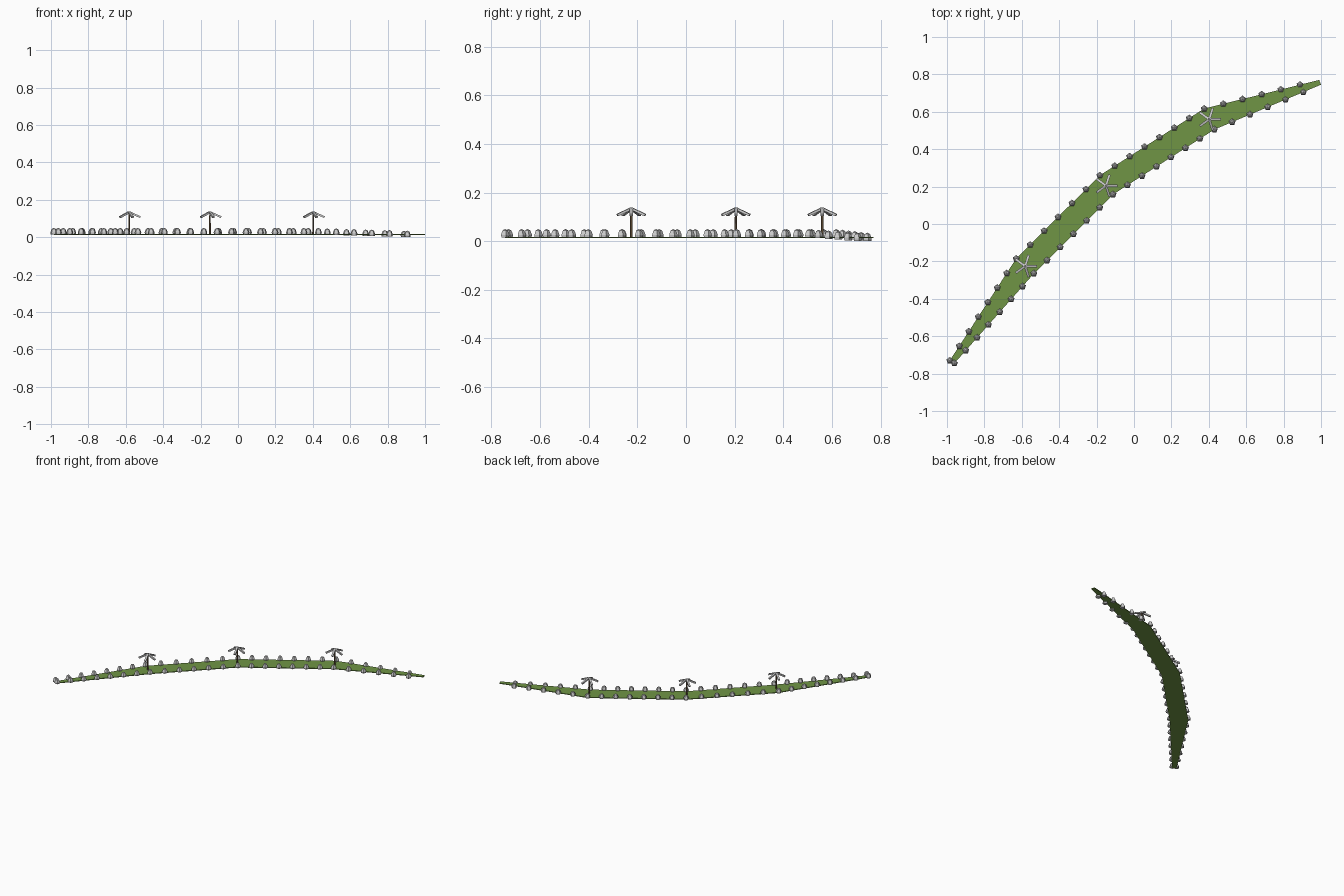
import bpy, bmesh, math
from mathutils import Vector, Matrix

if "Cube" in bpy.data.objects:
    bpy.data.objects.remove(bpy.data.objects["Cube"])

UPPER = [(-0.985, -0.73), (-0.63, -0.185), (-0.183, 0.26), (0.375, 0.617), (0.99, 0.77)]
LOWER = [(-0.96, -0.745), (-0.535, -0.265), (-0.112, 0.158), (0.43, 0.505), (1.0, 0.745)]
STEPS = [7, 6, 7, 6]
TOP = 0.018


def material(name, rgb):
    m = bpy.data.materials.new(name)
    m.diffuse_color = (*rgb, 1)
    m.use_nodes = True
    m.node_tree.nodes["Principled BSDF"].inputs["Base Color"].default_value = m.diffuse_color
    return m


def finish(bm, name, mat=None):
    bmesh.ops.recalc_face_normals(bm, faces=bm.faces)
    me = bpy.data.meshes.new(name)
    bm.to_mesh(me)
    bm.free()
    ob = bpy.data.objects.new(name, me)
    if mat:
        me.materials.append(mat)
    bpy.context.collection.objects.link(ob)
    return ob


# Curved lawn strip: one thin slab
bm = bmesh.new()
up = [bm.verts.new((x, y, TOP)) for x, y in UPPER]
lo = [bm.verts.new((x, y, TOP)) for x, y in LOWER]
for i in range(4):
    bm.faces.new((lo[i], lo[i + 1], up[i + 1], up[i]))
ext = bmesh.ops.extrude_face_region(bm, geom=bm.faces[:])
bmesh.ops.translate(bm, vec=(0, 0, -0.005),
                    verts=[v for v in ext["geom"] if isinstance(v, bmesh.types.BMVert)])
finish(bm, "lawn_strip", material("grass", (0.16, 0.30, 0.06)))


# Border stones: five-sided domes along each edge, sinking on the last stretch
def add_stone(bm, x, y, z, turn):
    rings = []
    for r, h in ((0.017, 0), (0.019, 0.011), (0.012, 0.029)):
        rings.append([bm.verts.new((x + r * math.cos(turn + k * math.tau / 5),
                                    y + r * math.sin(turn + k * math.tau / 5), z + h))
                      for k in range(5)])
    tip = bm.verts.new((x, y, z + 0.035))
    bm.faces.new(rings[0][::-1])
    for k in range(5):
        n = (k + 1) % 5
        for a, b in zip(rings, rings[1:]):
            bm.faces.new((a[k], a[n], b[n], b[k]))
        bm.faces.new((rings[2][k], rings[2][n], tip))


for name, edge in (("upper_border_stones", UPPER), ("lower_border_stones", LOWER)):
    bm = bmesh.new()
    for s, n in enumerate(STEPS):
        a, b = Vector(edge[s]), Vector(edge[s + 1])
        for i in range(n):
            p = a.lerp(b, i / n)
            drop = 0.018 * i / n if s == 3 else 0
            add_stone(bm, p.x, p.y, 0.015 - drop, math.pi / 2)
    finish(bm, name)

# Palm trees: tapered trunk and five drooping flat leaves
bark = material("bark", (0.16, 0.10, 0.05))
for t, (x, y) in enumerate([(-0.582, -0.225), (-0.15, 0.205), (0.402, 0.56)], 1):
    bm = bmesh.new()
    bmesh.ops.create_cone(bm, cap_ends=True, segments=6, radius1=0.006, radius2=0.004,
                          depth=0.117, matrix=Matrix.Translation((x, y, 0.0735)))
    finish(bm, f"palm_trunk_{t}", bark)

    bm = bmesh.new()
    for k in range(5):
        m = (Matrix.Translation((x, y, 0.134)) @ Matrix.Rotation(k * math.tau / 5, 4, 'Z')
             @ Matrix.Rotation(math.radians(24), 4, 'Y') @ Matrix.Translation((0.033, 0, 0)))
        leaf = bmesh.ops.create_cube(bm, size=1, matrix=m @ Matrix.Diagonal((0.066, 0.013, 0.010, 1)))
    finish(bm, f"palm_leaves_{t}")
